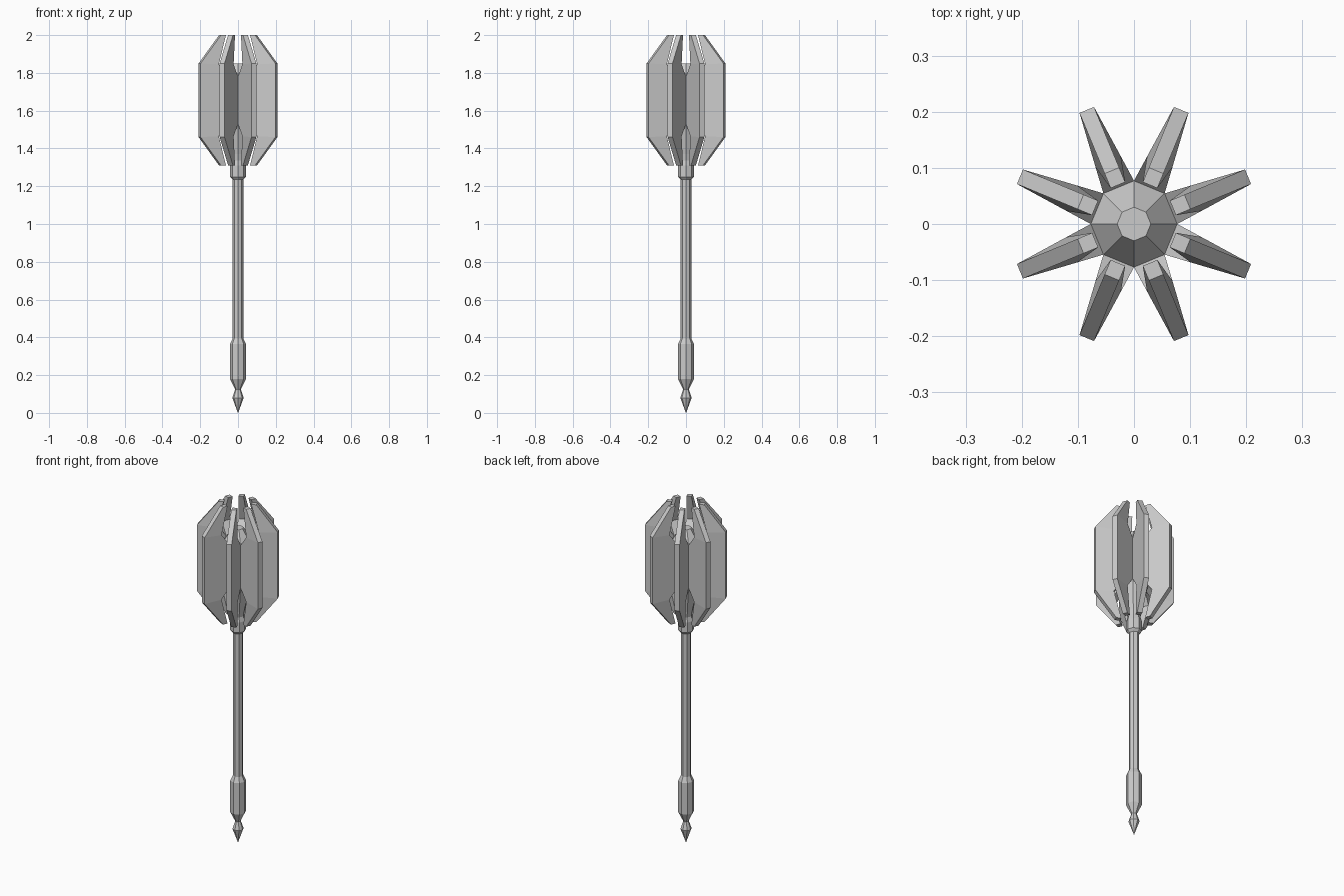
import bpy
import bmesh
from math import pi, cos, sin

if "Cube" in bpy.data.objects:
    bpy.data.objects.remove(bpy.data.objects["Cube"], do_unlink=True)

steel = bpy.data.materials.new("grey steel")
steel.use_nodes = True
colour = (0.6, 0.6, 0.6, 1)
steel.diffuse_color = colour
steel.node_tree.nodes["Principled BSDF"].inputs["Base Color"].default_value = colour

SIDES = 8


def finish(name, bm):
    bmesh.ops.remove_doubles(bm, verts=bm.verts, dist=0.0001)
    bmesh.ops.recalc_face_normals(bm, faces=bm.faces)
    mesh = bpy.data.meshes.new(name)
    bm.to_mesh(mesh)
    bm.free()
    mesh.materials.append(steel)
    obj = bpy.data.objects.new(name, mesh)
    bpy.context.collection.objects.link(obj)
    return obj


def turned(name, profile):
    """Eight-sided turned part from (radius, height) pairs, bottom to top."""
    bm = bmesh.new()
    rings = []
    for r, z in profile:
        rings.append([bm.verts.new((r * cos(2 * pi * i / SIDES),
                                    r * sin(2 * pi * i / SIDES), z))
                      for i in range(SIDES)])
    for low, high in zip(rings, rings[1:]):
        for i in range(SIDES):
            j = (i + 1) % SIDES
            bm.faces.new((low[i], low[j], high[j], high[i]))
    bm.faces.new(rings[0][::-1])
    bm.faces.new(rings[-1])
    return finish(name, bm)


# Handle, from the pointed pommel up to the head
turned("pommel_spike", [(0.001, 0), (0.03, 0.08), (0.015, 0.125), (0.042, 0.18)])
turned("grip", [(0.042, 0.18), (0.042, 0.365), (0.028, 0.395)])
turned("shaft", [(0.028, 0.39), (0.028, 1.24)])
turned("collar", [(0.028, 1.235), (0.042, 1.25), (0.042, 1.31), (0.034, 1.34)])
turned("head_core", [(0.034, 1.33), (0.04, 1.37), (0.077, 1.53),
                     (0.077, 1.78), (0.03, 1.85)])

# Flange half outline: (distance from axis, height above middle, half width)
MID = 1.655
half = [(0.071, 0.125, 0.0295), (0.12, 0.19, 0.0245), (0.075, 0.345, 0.014),
        (0.103, 0.345, 0.014), (0.22, 0.195, 0.014)]
outline = ([(r, MID - h, w) for r, h, w in half]
           + [(r, MID + h, w) for r, h, w in reversed(half)])
side_faces = [(0, 1, 8, 9), (1, 4, 5, 8), (1, 2, 3, 4), (5, 6, 7, 8)]


def flange(name, angle):
    bm = bmesh.new()
    c, s = cos(angle), sin(angle)
    left, right = [[bm.verts.new((r * c - k * w * s, r * s + k * w * c, z))
                    for r, z, w in outline] for k in (1, -1)]
    for side in (left, right):
        for face in side_faces:
            bm.faces.new([side[i] for i in face])
    for i in range(len(outline)):
        j = (i + 1) % len(outline)
        bm.faces.new((left[i], left[j], right[j], right[i]))
    return finish(name, bm)


# Eight flanges, one on each flat of the core
for n in range(SIDES):
    flange(f"flange_{n + 1}", (n + 0.5) * 2 * pi / SIDES)
